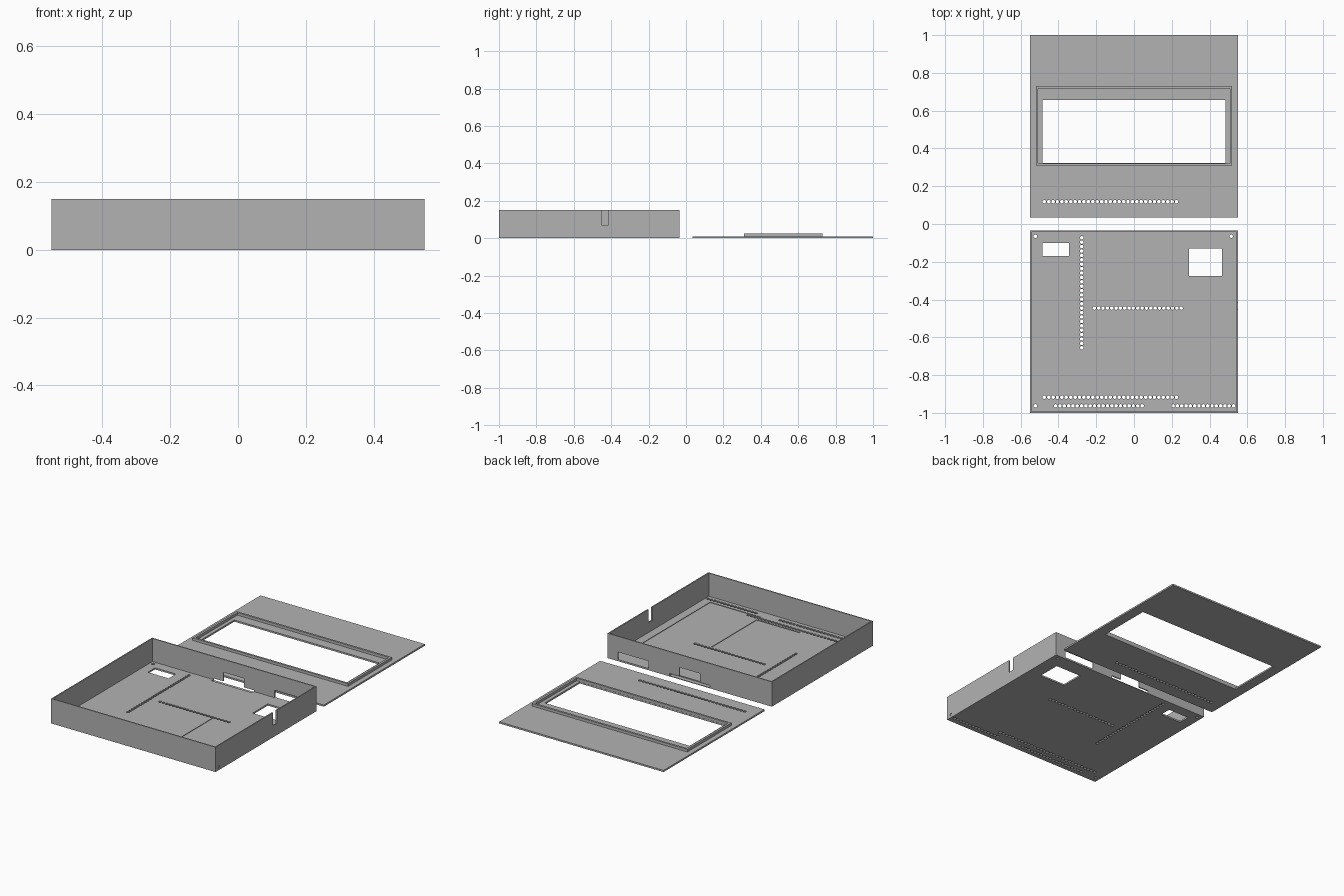
import bpy, bmesh
from mathutils import Matrix, Vector

cube = bpy.data.objects.get("Cube")
if cube:
    bpy.data.objects.remove(cube, do_unlink=True)

grey = bpy.data.materials.new("plain grey")
grey.use_nodes = True
colour = (0.45, 0.45, 0.45, 1)
grey.diffuse_color = colour
grey.node_tree.nodes["Principled BSDF"].inputs["Base Color"].default_value = colour

W = 0.55        # half width of both halves
FLOOR = 0.01    # sheet thickness
WALL = 0.007
R = 0.0095      # small hole radius


def add_box(bm, x0, x1, y0, y1, z0, z1):
    lo, hi = Vector((x0, y0, z0)), Vector((x1, y1, z1))
    size = Matrix.Diagonal((*(hi - lo), 1))
    bmesh.ops.create_cube(bm, size=1, matrix=Matrix.Translation((lo + hi) / 2) @ size)


def add_holes(bm, start, end, count):
    """Evenly spaced round holes along a line."""
    a, b = Vector((*start, 0)), Vector((*end, 0))
    for i in range(count):
        p = a.lerp(b, i / max(count - 1, 1))
        bmesh.ops.create_cone(bm, cap_ends=True, segments=10, radius1=R, radius2=R,
                              depth=0.06, matrix=Matrix.Translation(p))


def make(name, bm):
    mesh = bpy.data.meshes.new(name)
    bm.to_mesh(mesh)
    bm.free()
    mesh.materials.append(grey)
    obj = bpy.data.objects.new(name, mesh)
    bpy.context.collection.objects.link(obj)
    return obj


def cut(obj, bm):
    """Subtract every solid in bm from obj, then drop the cutter."""
    cutter = make(obj.name + "_cutter", bm)
    cutter.hide_render = True
    mod = obj.modifiers.new("cut", "BOOLEAN")
    mod.operation, mod.solver, mod.object = "DIFFERENCE", "EXACT", cutter
    mod.use_self = True
    bpy.context.view_layer.objects.active = obj
    bpy.ops.object.modifier_apply(modifier=mod.name)
    bpy.data.objects.remove(cutter, do_unlink=True)


# Open tray
bm = bmesh.new()
add_box(bm, -W, W, -1, -0.035, 0, 0.15)
tray = make("tray", bm)

bm = bmesh.new()
add_box(bm, -W + WALL, W - WALL, -1 + WALL, -0.035 - WALL, FLOOR, 0.2)
cut(tray, bm)

# Tray floor: two windows, perforated lines and corner holes
bm = bmesh.new()
add_box(bm, -0.485, -0.345, -0.17, -0.1, -0.03, 0.03)
add_box(bm, 0.29, 0.465, -0.275, -0.13, -0.03, 0.03)
add_holes(bm, (-0.475, -0.917), (0.225, -0.917), 31)
add_holes(bm, (-0.415, -0.963), (0.043, -0.963), 21)
add_holes(bm, (0.207, -0.963), (0.527, -0.963), 15)
add_holes(bm, (-0.21, -0.445), (0.25, -0.445), 21)
add_holes(bm, (-0.277, -0.073), (-0.277, -0.655), 26)
for corner in ((-0.522, -0.065), (0.515, -0.065), (-0.522, -0.963)):
    add_holes(bm, corner, corner, 1)
cut(tray, bm)

# Wall openings: side slot, small side port, back window
bm = bmesh.new()
add_box(bm, W - 0.03, W + 0.03, -0.453, -0.415, 0.07, 0.2)
add_box(bm, W - 0.004, W + 0.03, -0.975, -0.96, 0.013, 0.027)
add_box(bm, 0.275, 0.48, -0.06, 0, FLOOR, 0.055)
cut(tray, bm)

# Stepped back opening
for half, top in ((0.135, 0.018), (0.068, 0.072)):
    bm = bmesh.new()
    add_box(bm, -half, half, -0.06, 0, 0.004, top)
    cut(tray, bm)

# Fine guide ribs on the tray floor
bm = bmesh.new()
t, top = 0.0008, FLOOR + 0.003
for x, y0, y1 in ((0.49, -0.93, -0.29), (0.15, -0.89, -0.46)):
    add_box(bm, x - t, x + t, y0, y1, FLOOR - 0.002, top)
for y, x0, x1 in ((-0.93, 0.15, 0.49), (-0.89, -0.14, 0.15)):
    add_box(bm, x0, x1, y - t, y + t, FLOOR - 0.002, top)
make("guide_ribs", bm)

# Lid sheet with display window and perforated line
bm = bmesh.new()
add_box(bm, -W, W, 0.035, 1, 0, FLOOR)
lid = make("lid", bm)
bm = bmesh.new()
add_box(bm, -0.485, 0.485, 0.322, 0.657, -0.03, 0.03)
add_holes(bm, (-0.475, 0.118), (0.225, 0.118), 31)
cut(lid, bm)

# Raised frame around the display window
bm = bmesh.new()
add_box(bm, -0.52, 0.52, 0.309, 0.73, FLOOR - 0.002, 0.026)
frame = make("window_frame", bm)
bm = bmesh.new()
add_box(bm, -0.507, 0.507, 0.321, 0.718, -0.03, 0.06)
cut(frame, bm)
